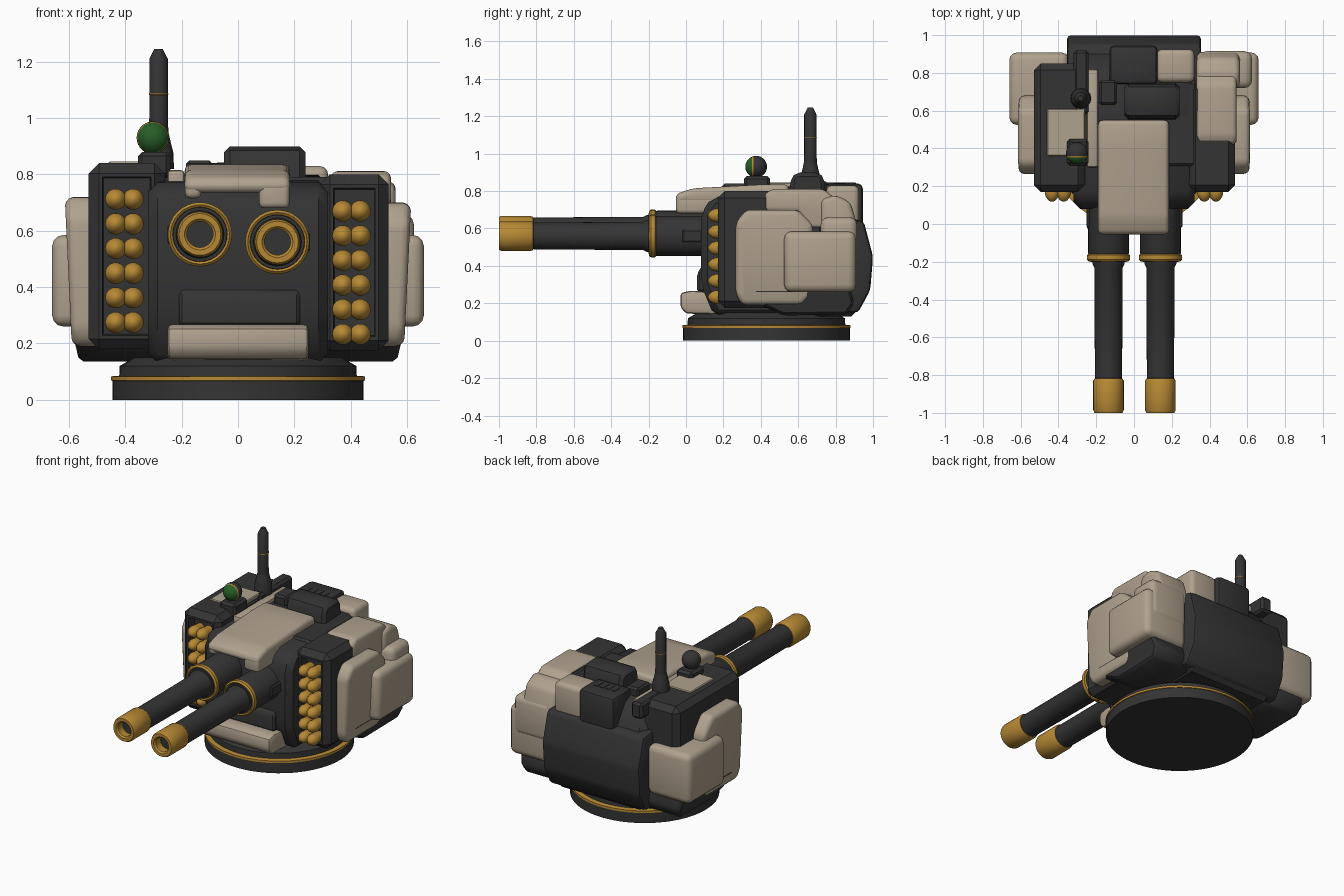
import bpy, bmesh, math
from mathutils import Vector

if "Cube" in bpy.data.objects:
    bpy.data.objects.remove(bpy.data.objects["Cube"])


def material(name, rgb):
    m = bpy.data.materials.new(name)
    m.diffuse_color = (*rgb, 1)
    m.use_nodes = True
    m.node_tree.nodes["Principled BSDF"].inputs["Base Color"].default_value = m.diffuse_color
    return m


DARK = material("charcoal", (0.034, 0.034, 0.035))
TAN = material("tan_armour", (0.43, 0.36, 0.27))
GOLD = material("brass", (0.47, 0.25, 0.035))
GREEN = material("green_lens", (0.02, 0.11, 0.02))


def finish(bm, name, mats, angle=35):
    bmesh.ops.recalc_face_normals(bm, faces=bm.faces)
    me = bpy.data.meshes.new(name)
    bm.to_mesh(me)
    bm.free()
    ob = bpy.data.objects.new(name, me)
    bpy.context.collection.objects.link(ob)
    for m in mats:
        me.materials.append(m)
    bpy.ops.object.select_all(action='DESELECT')
    ob.select_set(True)
    bpy.context.view_layer.objects.active = ob
    bpy.ops.object.shade_smooth_by_angle(angle=math.radians(angle))
    return ob


def bevel(bm, width, seg):
    if width:
        bmesh.ops.bevel(bm, geom=bm.edges[:], offset=width, segments=seg,
                        profile=0.5, affect='EDGES', clamp_overlap=True)


def prism(name, x0, x1, profile, mat, width=0.02, seg=1, taper=0.0):
    """Extrude a (y, z) profile along x; taper pulls the low end in at x1."""
    bm = bmesh.new()
    zs = [p[1] for p in profile]
    lo, span = min(zs), max(zs) - min(zs)
    rings = []
    for x, t in ((x0, 0), (x1, taper)):
        rings.append([bm.verts.new((x - t * (1 - (z - lo) / span), y, z)) for y, z in profile])
    a, b = rings
    bm.faces.new(a)
    bm.faces.new(b[::-1])
    for i in range(len(a)):
        j = (i + 1) % len(a)
        bm.faces.new((a[i], a[j], b[j], b[i]))
    bmesh.ops.recalc_face_normals(bm, faces=bm.faces)
    bevel(bm, width, seg)
    return finish(bm, name, [mat])


def box(name, x, y, z, mat, width=0.02, seg=1):
    return prism(name, x[0], x[1], [(y[0], z[0]), (y[1], z[0]), (y[1], z[1]), (y[0], z[1])],
                 mat, width, seg)


def lathe(name, profile, origin, axis, mat, seg=32):
    """Spin (radius, distance) points round the y or z axis."""
    bm = bmesh.new()
    o = Vector(origin)
    rings = []
    for r, t in profile:
        ring = []
        for k in range(seg):
            a = 2 * math.pi * k / seg
            c, s = r * math.cos(a), r * math.sin(a)
            ring.append(bm.verts.new(o + Vector((c, t, s) if axis == 'y' else (c, s, t))))
        rings.append(ring)
    for a, b in zip(rings, rings[1:]):
        for k in range(seg):
            j = (k + 1) % seg
            bm.faces.new((a[k], a[j], b[j], b[k]))
    bm.faces.new(rings[0])
    bm.faces.new(rings[-1])
    return finish(bm, name, [mat])


# Turntable base
C = (0, 0.43, 0)
lathe("base_disc", [(0.446, 0), (0.446, 0.07)], C, 'z', DARK, 64)
lathe("base_brass_ring", [(0.44, 0.066), (0.45, 0.068), (0.45, 0.082), (0.44, 0.085)], C, 'z', GOLD, 64)
lathe("base_collar", [(0.422, 0.08), (0.42, 0.12), (0.385, 0.14), (0.37, 0.15)], C, 'z', DARK, 64)

# Central hull and rear housing
prism("hull", -0.32, 0.32, [(0.15, 0.13), (0.08, 0.3), (0.08, 0.68), (0.14, 0.77),
                            (0.8, 0.8), (0.92, 0.62), (0.92, 0.13)], DARK, 0.035)
prism("rear_housing", -0.355, 0.355, [(0.7, 0.15), (0.92, 0.15), (0.985, 0.27), (1.0, 0.45),
                                      (0.95, 0.64), (0.7, 0.68)], DARK, 0.022, 2)
prism("front_sill", -0.21, 0.22, [(0.2, 0.26), (0.06, 0.26), (0.06, 0.36), (0.085, 0.4), (0.2, 0.4)], DARK, 0.012)
prism("front_bumper", -0.25, 0.25, [(0.2, 0.14), (0.0, 0.145), (-0.03, 0.18), (-0.03, 0.255),
                                    (0.03, 0.268), (0.2, 0.255)], TAN, 0.016, 2)

# Twin guns
for side, x, z in (("left", -0.135, 0.587), ("right", 0.14, 0.56)):
    o = (x, 0, z)
    lathe(side + "_gun_sleeve", [(0.06, -0.2), (0.096, -0.2), (0.1, -0.17), (0.108, -0.155), (0.108, 0.25)],
          o, 'y', DARK)
    lathe(side + "_gun_collar", [(0.095, -0.19), (0.105, -0.198), (0.114, -0.188), (0.114, -0.165),
                                 (0.1, -0.155)], o, 'y', GOLD)
    lathe(side + "_barrel", [(0.06, -0.83), (0.072, -0.815), (0.075, -0.23), (0.085, -0.21), (0.085, -0.15)],
          o, 'y', DARK)
    lathe(side + "_muzzle", [(0.046, -0.86), (0.046, -0.99), (0.055, -1.0), (0.074, -1.0), (0.081, -0.985),
                             (0.081, -0.83), (0.074, -0.818), (0.05, -0.818)], o, 'y', GOLD)
    lathe(side + "_bore", [(0.0475, -0.94), (0.0475, -0.87)], o, 'y', DARK)
    s = -1 if x < 0 else 1
    box(side + "_sleeve_lug", sorted((x + s * 0.06, x + s * 0.116)), (-0.02, 0.12),
        (z - 0.035, z + 0.035), DARK, 0.008)

# Canopy plate over the guns
prism("canopy_plate", -0.19, 0.185, [(-0.055, 0.735), (-0.055, 0.785), (0.04, 0.815), (0.4, 0.835),
                                     (0.55, 0.835), (0.55, 0.735)], TAN, 0.025, 3)
box("canopy_right_cheek", (0.075, 0.183), (-0.053, 0.2), (0.68, 0.78), TAN, 0.02, 3)
box("canopy_left_cheek", (-0.188, -0.13), (-0.05, 0.2), (0.715, 0.78), TAN, 0.02, 3)


# Missile pods with a recessed front
def pod(name, x, y, z):
    bm = bmesh.new()
    bmesh.ops.create_cube(bm, size=1)
    for v in bm.verts:
        v.co = [r[0] if c < 0 else r[1] for c, r in zip(v.co, (x, y, z))]
    bevel(bm, 0.036, 1)
    front = min(bm.faces, key=lambda f: f.calc_center_median().y)
    bmesh.ops.inset_region(bm, faces=[front], thickness=0.018)
    bmesh.ops.inset_region(bm, faces=[front], thickness=0.006, depth=-0.06)
    finish(bm, name, [DARK], 25)


pod("left_missile_pod", (-0.53, -0.26), (0.17, 0.85), (0.18, 0.84))
pod("right_missile_pod", (0.29, 0.535), (0.17, 0.75), (0.175, 0.8))
for side, cx, top in (("left", -0.403, 0.712), ("right", 0.403, 0.67)):
    for row in range(6):
        for col in (-1, 1):
            lathe(f"{side}_missile_{row}_{col}", [(0.006, 0.118), (0.02, 0.126), (0.032, 0.142), (0.038, 0.162),
                                                  (0.036, 0.18), (0.03, 0.25)],
                  (cx + col * 0.031, 0, top - row * 0.0875), 'y', GOLD, 14)

# Side armour and skirts, mirrored
for side, s in (("left", -1), ("right", 1)):
    hi = 0.72 if s < 0 else 0.70
    prism(side + "_side_plate", s * 0.44, s * 0.615,
          [(0.3, 0.19), (0.62, 0.19), (0.68, 0.25), (0.68, 0.62), (0.6, hi), (0.32, hi), (0.265, hi - 0.07),
           (0.265, 0.25)], TAN, 0.03, 3, s * 0.025)
    box(side + "_outer_plate", sorted((s * 0.345, s * 0.66)), (0.525, 0.908), (0.26, 0.585), TAN, 0.04, 3)
    prism(side + "_skirt", s * 0.28, s * 0.598, [(0.36, 0.21), (0.52, 0.135), (0.86, 0.14), (0.9, 0.2),
                                                 (0.88, 0.28), (0.36, 0.28)], DARK, 0.015, 1, s * 0.035)

# Upper right armour
box("right_corner_armour", (0.345, 0.625), (0.72, 0.915), (0.4, 0.66), TAN, 0.04, 3)
prism("right_roof_armour", 0.33, 0.543, [(0.42, 0.69), (0.42, 0.785), (0.46, 0.812), (0.74, 0.81),
                                         (0.82, 0.74), (0.85, 0.6), (0.65, 0.6), (0.6, 0.69)], TAN, 0.028, 3)
prism("right_rear_shoulder", 0.33, 0.56, [(0.72, 0.55), (0.72, 0.76), (0.8, 0.78), (0.88, 0.74),
                                          (0.915, 0.62), (0.9, 0.55)], TAN, 0.03, 3)
box("rear_roof_armour", (0.12, 0.32), (0.75, 0.925), (0.62, 0.83), TAN, 0.03, 3)

# Roof equipment
prism("roof_hatch", -0.05, 0.24, [(0.55, 0.74), (0.56, 0.87), (0.59, 0.9), (0.71, 0.9), (0.74, 0.87),
                                  (0.75, 0.74)], DARK, 0.035)
box("vent_box", (-0.13, 0.125), (0.74, 0.945), (0.6, 0.84), DARK, 0.025, 2)
for i in range(4):
    box(f"vent_slat_{i}", (-0.075 + i * 0.042, -0.05 + i * 0.042), (0.79, 0.85), (0.834, 0.843), DARK, 0)
box("roof_deck", (-0.27, 0.34), (0.3, 0.76), (0.7, 0.79), DARK, 0.02)
box("left_roof_strip", (-0.25, -0.19), (0.3, 0.82), (0.74, 0.815), TAN, 0.012, 2)
box("roof_block", (-0.185, -0.09), (0.63, 0.76), (0.76, 0.85), DARK, 0.012)
box("pod_roof_patch", (-0.46, -0.26), (0.36, 0.61), (0.82, 0.846), TAN, 0.005)

# Antenna
box("antenna_mount", (-0.32, -0.24), (0.58, 0.92), (0.74, 0.845), DARK, 0.015)
lathe("antenna_foot", [(0.055, 0.82), (0.052, 0.88), (0.044, 0.91), (0.033, 0.96)], (-0.282, 0.665, 0), 'z', DARK, 16)
lathe("antenna_mast", [(0.038, 0.88), (0.033, 1.0), (0.033, 1.21), (0.02, 1.235), (0.015, 1.246)],
      (-0.282, 0.665, 0), 'z', DARK, 16)
lathe("antenna_band", [(0.03, 1.082), (0.0345, 1.083), (0.0345, 1.087), (0.03, 1.088)],
      (-0.282, 0.665, 0), 'z', GOLD, 16)

# Sensor ball: green lens in front, brass rim, dark back
box("sensor_mount", (-0.355, -0.24), (0.31, 0.45), (0.79, 0.88), DARK, 0.015)
bm = bmesh.new()
bmesh.ops.create_uvsphere(bm, u_segments=28, v_segments=24, radius=0.058)
for v in bm.verts:
    v.co = Vector((v.co.x, -v.co.z, v.co.y)) + Vector((-0.302, 0.375, 0.93))
for f in bm.faces:
    d = f.calc_center_median().y - 0.375
    f.material_index = 0 if d < -0.024 else 1 if d < -0.015 else 2
finish(bm, "sensor_ball", [GREEN, GOLD, DARK])
